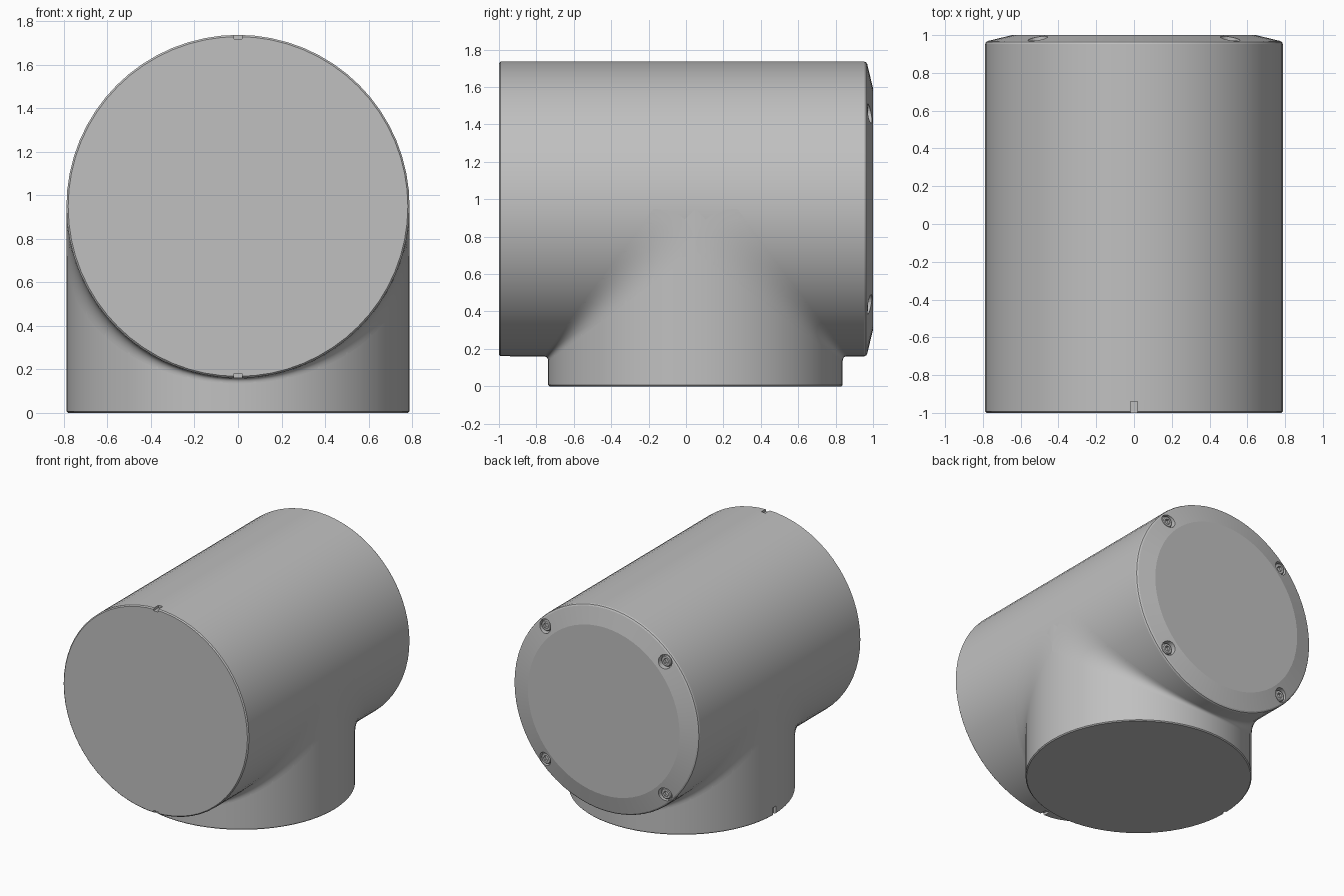
import bpy, bmesh, math
from mathutils import Matrix, Vector

if "Cube" in bpy.data.objects:
    bpy.data.objects.remove(bpy.data.objects["Cube"])

R = 0.788                 # shared radius of body and neck
AXIS_Z = 0.948            # height of the body axis
NECK_Y = 0.05             # neck centre
SIDES = 64

grey = bpy.data.materials.new("plain grey")
grey.use_nodes = True
COLOUR = (0.53, 0.53, 0.53, 1)
grey.diffuse_color = COLOUR
grey.node_tree.nodes["Principled BSDF"].inputs["Base Color"].default_value = COLOUR

ALONG_Y = Matrix.Rotation(math.radians(-90), 4, "X")   # turns local z into y


def finish(name, bm, matrix=Matrix()):
    """Turn a bmesh into a named object, transformed by the matrix."""
    bmesh.ops.recalc_face_normals(bm, faces=bm.faces)
    bm.transform(matrix)
    mesh = bpy.data.meshes.new(name)
    bm.to_mesh(mesh)
    bm.free()
    mesh.materials.append(grey)
    obj = bpy.data.objects.new(name, mesh)
    bpy.context.collection.objects.link(obj)
    return obj


def lathe(name, profile, sides, matrix):
    """Revolve (radius, height) points about local z and cap both ends."""
    bm = bmesh.new()
    rings = []
    for radius, height in profile:
        angles = [math.tau * i / sides for i in range(sides)]
        rings.append([bm.verts.new((radius * math.cos(a), radius * math.sin(a), height))
                      for a in angles])
    for low, high in zip(rings, rings[1:]):
        for i in range(sides):
            j = (i + 1) % sides
            bm.faces.new((low[i], low[j], high[j], high[i]))
    bm.faces.new(rings[0])
    bm.faces.new(rings[-1])
    return finish(name, bm, matrix)


def box(name, centre, size):
    bm = bmesh.new()
    bmesh.ops.create_cube(bm, size=1)
    return finish(name, bm, Matrix.Translation(centre) @ Matrix.Diagonal((*size, 1)))


def activate(obj):
    bpy.ops.object.select_all(action="DESELECT")
    obj.select_set(True)
    bpy.context.view_layer.objects.active = obj


def cut(target, cutter):
    """Subtract the cutter, then remove it."""
    mod = target.modifiers.new("cut", "BOOLEAN")
    mod.operation = "DIFFERENCE"
    mod.solver = "EXACT"
    mod.object = cutter
    activate(target)
    bpy.ops.object.modifier_apply(modifier=mod.name)
    bpy.data.objects.remove(cutter)


def smooth(obj):
    activate(obj)
    bpy.ops.object.shade_smooth_by_angle(angle=math.radians(10))


# Horizontal body with a thin front bevel and a wide chamfer at the back
body = lathe("body", [(R - 0.008, -1), (R, -0.992), (R, -0.93), (R, 0.9), (R, 0.952),
                      (R - 0.004, 0.963), (R - 0.014, 0.969), (0.645, 1)],
             SIDES, Matrix.Translation((0, 0, AXIS_Z)) @ ALONG_Y)

# Vertical neck
neck = lathe("neck", [(R - 0.007, 0), (R, 0.007), (R, 0.08), (R, AXIS_Z)],
             SIDES, Matrix.Translation((0, NECK_Y, 0)))

# Alignment notches at the front rim and on one side of the neck
for side in (1, -1):
    cut(body, box("notch_cutter", (0, -0.98, AXIS_Z + side * R), (0.036, 0.08, 0.04)))
cut(neck, box("notch_cutter", (-R, NECK_Y, 0.02), (0.04, 0.036, 0.08)))

# Four recessed socket screws on the back chamfer
for x in (0.51, -0.51):
    for z in (0.51, -0.51):
        place = Matrix.Translation((x, 0, AXIS_Z + z)) @ ALONG_Y
        cut(body, lathe("hole_cutter", [(0.052, 0.945), (0.052, 1.05)], 24, place))
        screw = lathe("screw", [(0.042, 0.93), (0.042, 0.965), (0.036, 0.972)], 24, place)
        cut(screw, lathe("socket_cutter", [(0.022, 0.952), (0.022, 1)], 6, place))
        smooth(screw)

smooth(body)
smooth(neck)

# Blends between neck and body, widening towards the sides
STEPS, ARC = 48, 12
for name, side in (("front_fillet", -1), ("back_fillet", 1)):
    bm = bmesh.new()
    rows = []
    for i in range(STEPS + 1):
        angle = math.pi * (i / STEPS - 0.5)
        drop = R * math.cos(angle)
        width = 0.025 + 0.2 * (1 - math.cos(angle))
        corner = Vector((R * math.sin(angle), NECK_Y + side * drop, AXIS_Z - drop))
        on_body = corner + Vector((0, side * width, 0))
        on_neck = corner - Vector((0, 0, width))
        row = []
        for k in range(ARC + 1):
            t = k / ARC
            point = on_body * (1 - t) ** 2 + corner * (2 * t * (1 - t)) + on_neck * t ** 2
            row.append(bm.verts.new(point))
        rows.append(row)
    for a, b in zip(rows, rows[1:]):
        for k in range(ARC):
            bm.faces.new((a[k], a[k + 1], b[k + 1], b[k]))
    # Make the open strip face outwards
    fillet = finish(name, bm)
    middle = fillet.data.polygons[STEPS // 2 * ARC + ARC // 2]
    if middle.normal.z > 0:
        fillet.data.flip_normals()
    smooth(fillet)
